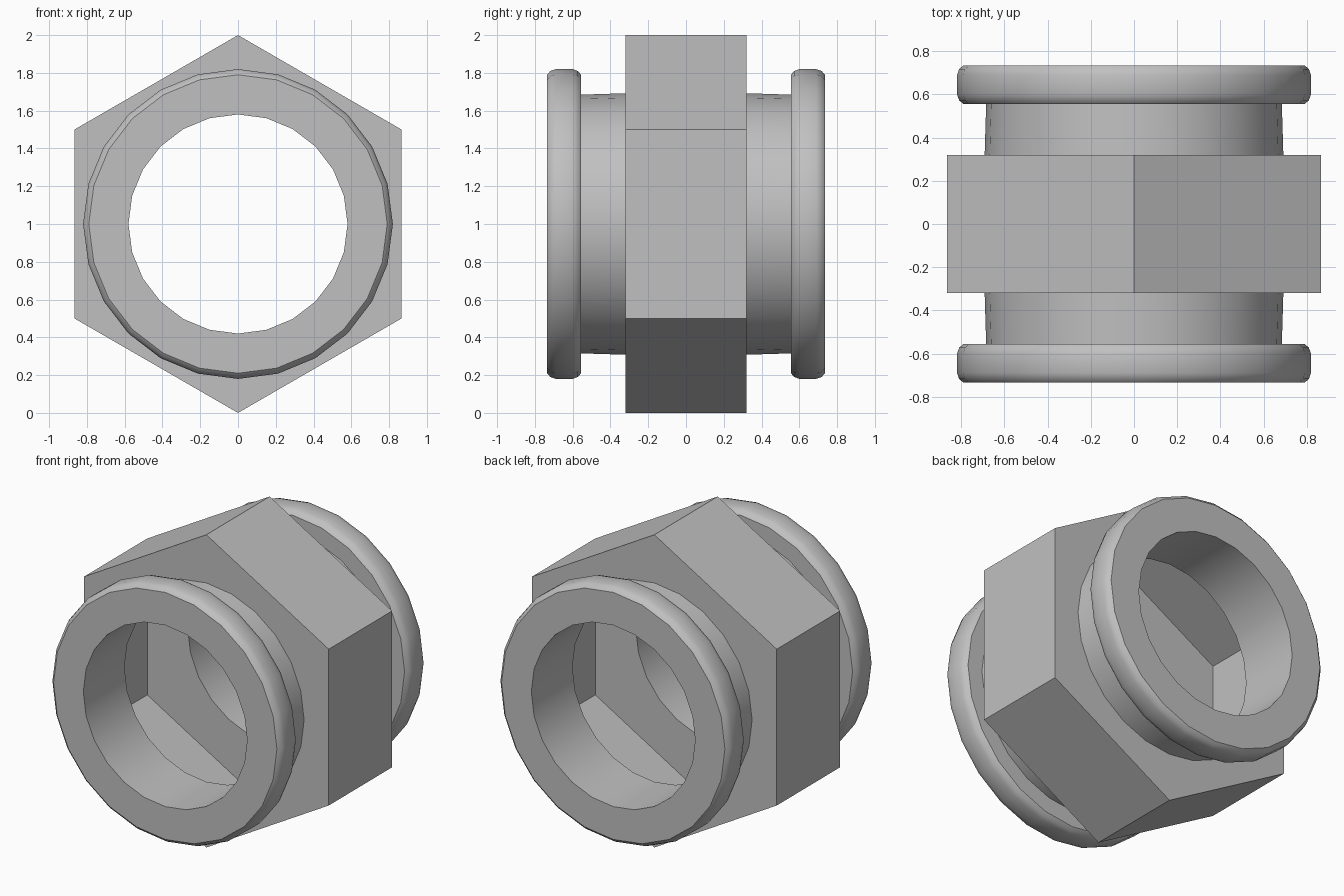
import bpy
import bmesh
from math import sin, cos, pi, radians

default = bpy.data.objects.get("Cube")
if default:
    bpy.data.objects.remove(default, do_unlink=True)

SIDES = 24          # facets of the round parts
HALF = 0.32         # half depth of the hexagonal body
BORE = 0.58         # radius of the opening
AXIS_Z = 1.0        # height of the centre line

# Single grey metal
metal = bpy.data.materials.new("grey_metal")
metal.use_nodes = True
metal.diffuse_color = (0.53, 0.53, 0.53, 1)
metal.node_tree.nodes["Principled BSDF"].inputs["Base Color"].default_value = metal.diffuse_color


def ring(bm, radius, y, count):
    """Circle of vertices around the y axis, starting at the top."""
    steps = [pi / 2 + 2 * pi * i / count for i in range(count)]
    return [bm.verts.new((radius * cos(a), y, AXIS_Z + radius * sin(a))) for a in steps]


def bridge(bm, a, b):
    n = len(a)
    for i in range(n):
        j = (i + 1) % n
        bm.faces.new((a[i], a[j], b[j], b[i]))


def finish(bm, name):
    bmesh.ops.recalc_face_normals(bm, faces=bm.faces)
    mesh = bpy.data.meshes.new(name)
    bm.to_mesh(mesh)
    bm.free()
    mesh.materials.append(metal)
    obj = bpy.data.objects.new(name, mesh)
    bpy.context.collection.objects.link(obj)
    return obj


# Hollow hexagonal body: thin walls, end caps with round openings
bm = bmesh.new()
rims = []
for y in (-HALF, HALF):
    corners = ring(bm, 1.0, y, 6)
    hole = ring(bm, BORE, y, SIDES)
    per_side = SIDES // 6
    for i in range(6):
        arc = [hole[(i * per_side + k) % SIDES] for k in range(per_side, -1, -1)]
        bm.faces.new([corners[i], corners[(i + 1) % 6]] + arc)
    rims.append(corners)
bridge(bm, *rims)
finish(bm, "hex_body")

# Collar: bore, rounded flange and neck turned from one profile (radius, y)
profile = [
    (BORE, -HALF), (BORE, -0.735), (0.79, -0.735), (0.81, -0.718),
    (0.82, -0.69), (0.82, -0.60), (0.81, -0.573), (0.79, -0.555),
    (0.685, -0.555), (0.692, -HALF),
]
bm = bmesh.new()
rings = [ring(bm, r, y, SIDES) for r, y in profile]
for a, b in zip(rings, rings[1:]):
    bridge(bm, a, b)
collar = finish(bm, "flanged_collars")

bpy.ops.object.select_all(action='DESELECT')
collar.select_set(True)
bpy.context.view_layer.objects.active = collar
bpy.ops.object.shade_smooth_by_angle(angle=radians(40))

# Same collar on the back
mirror = collar.modifiers.new("back_collar", 'MIRROR')
mirror.use_axis = (False, True, False)
mirror.use_mirror_merge = False
